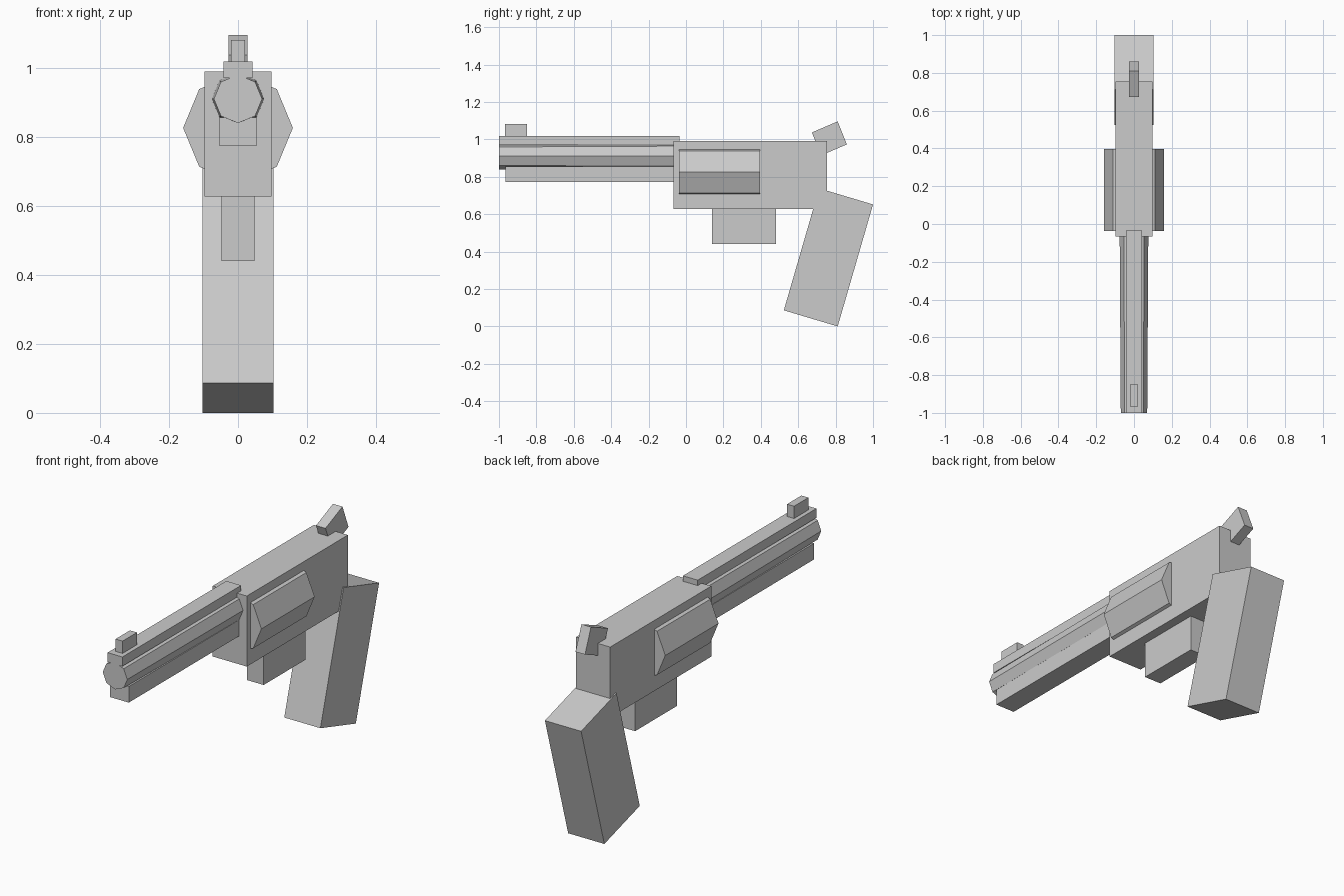
import bpy
import bmesh
from math import pi
from mathutils import Matrix, Vector

if "Cube" in bpy.data.objects:
    bpy.data.objects.remove(bpy.data.objects["Cube"], do_unlink=True)

GREY = (0.6, 0.6, 0.6, 1.0)
grey = bpy.data.materials.new("plain grey")
grey.use_nodes = True
grey.diffuse_color = GREY
grey.node_tree.nodes["Principled BSDF"].inputs["Base Color"].default_value = GREY


def finish(name, bm):
    bmesh.ops.recalc_face_normals(bm, faces=bm.faces)
    mesh = bpy.data.meshes.new(name)
    bm.to_mesh(mesh)
    bm.free()
    mesh.materials.append(grey)
    obj = bpy.data.objects.new(name, mesh)
    bpy.context.collection.objects.link(obj)
    return obj


def slab(name, half_width, profile):
    """Extrude a side profile of (y, z) points across the width."""
    bm = bmesh.new()
    face = bm.faces.new([bm.verts.new((-half_width, y, z)) for y, z in profile])
    extruded = bmesh.ops.extrude_face_region(bm, geom=[face])["geom"]
    verts = [v for v in extruded if isinstance(v, bmesh.types.BMVert)]
    bmesh.ops.translate(bm, verts=verts, vec=Vector((2 * half_width, 0, 0)))
    return finish(name, bm)


def block(name, half_width, y0, y1, z0, z1):
    return slab(name, half_width, [(y0, z0), (y1, z0), (y1, z1), (y0, z1)])


def octagon_rod(name, front_radius, back_radius, y0, y1, z):
    """Eight-sided rod along y with a corner pointing straight up."""
    bm = bmesh.new()
    place = Matrix.Translation((0, (y0 + y1) / 2, z)) @ Matrix.Rotation(pi / 2, 4, "X")
    bmesh.ops.create_cone(bm, cap_ends=True, segments=8, radius1=back_radius,
                          radius2=front_radius, depth=y1 - y0, matrix=place)
    return finish(name, bm)


# Body and rotating cylinder
block("frame", 0.097, -0.067, 0.755, 0.627, 0.99)
octagon_rod("cylinder", 0.159, 0.159, -0.037, 0.396, 0.826)

# Barrel with its top rib, lower lug and front sight
octagon_rod("barrel", 0.07, 0.076, -1.0, -0.03, 0.91)
block("barrel_rib", 0.042, -1.0, -0.035, 0.97, 1.018)
block("barrel_lug", 0.054, -0.965, -0.03, 0.773, 0.856)
block("front_sight", 0.02, -0.967, -0.85, 1.01, 1.081)

# Trigger guard block under the frame
block("trigger_guard", 0.048, 0.14, 0.482, 0.44, 0.64)

# Tilted grip and hammer
slab("grip", 0.103, [(0.523, 0.086), (0.811, 0.0), (1.0, 0.652), (0.712, 0.738)])
slab("hammer", 0.027, [(0.673, 1.037), (0.722, 0.914), (0.86, 0.973), (0.811, 1.096)])
